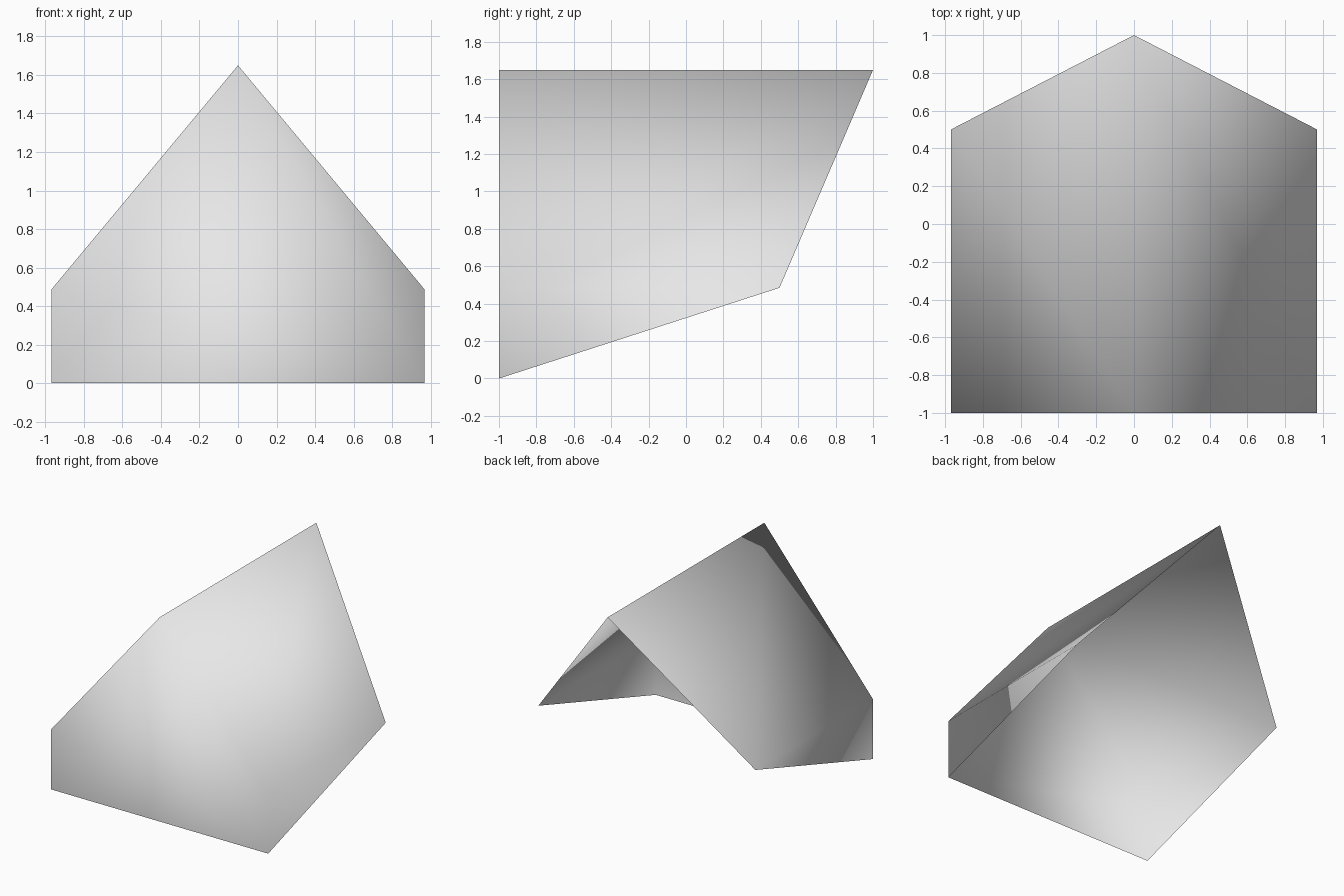
import bpy
import bmesh

cube = bpy.data.objects.get("Cube")
if cube:
    bpy.data.objects.remove(cube, do_unlink=True)

HALF_W, FRONT, EAVE_BACK, RIDGE_BACK = 0.97, -1.0, 0.5, 1.0
EAVE_Z, RIDGE_Z = 0.485, 1.65

# One plain grey colour
grey = bpy.data.materials.new("light_grey")
grey.use_nodes = True
colour = (0.8, 0.8, 0.8, 1.0)
grey.diffuse_color = colour
grey.node_tree.nodes["Principled BSDF"].inputs["Base Color"].default_value = colour

bm = bmesh.new()

# Ridge line
ridge_front = bm.verts.new((0, FRONT, RIDGE_Z))
ridge_back = bm.verts.new((0, RIDGE_BACK, RIDGE_Z))

# Each side: sloping roof panel and triangular cheek below the eave
feet, eaves = {}, {}
for side in (-1, 1):
    x = side * HALF_W
    foot = feet[side] = bm.verts.new((x, FRONT, 0))
    eave = eaves[side] = bm.verts.new((x, FRONT, EAVE_Z))
    eave_back = bm.verts.new((x, EAVE_BACK, EAVE_Z))
    for face in ([eave, eave_back, ridge_back, ridge_front],
                 [foot, eave_back, eave]):
        bm.faces.new(face[::side])

# Front gable wall; back and underside stay open
bm.faces.new((feet[-1], feet[1], eaves[1], ridge_front, eaves[-1]))

# Smooth shading across the whole shell
for face in bm.faces:
    face.smooth = True

mesh = bpy.data.meshes.new("gabled_hood")
bm.to_mesh(mesh)
bm.free()
mesh.materials.append(grey)
hood = bpy.data.objects.new("gabled_hood", mesh)
bpy.context.collection.objects.link(hood)
